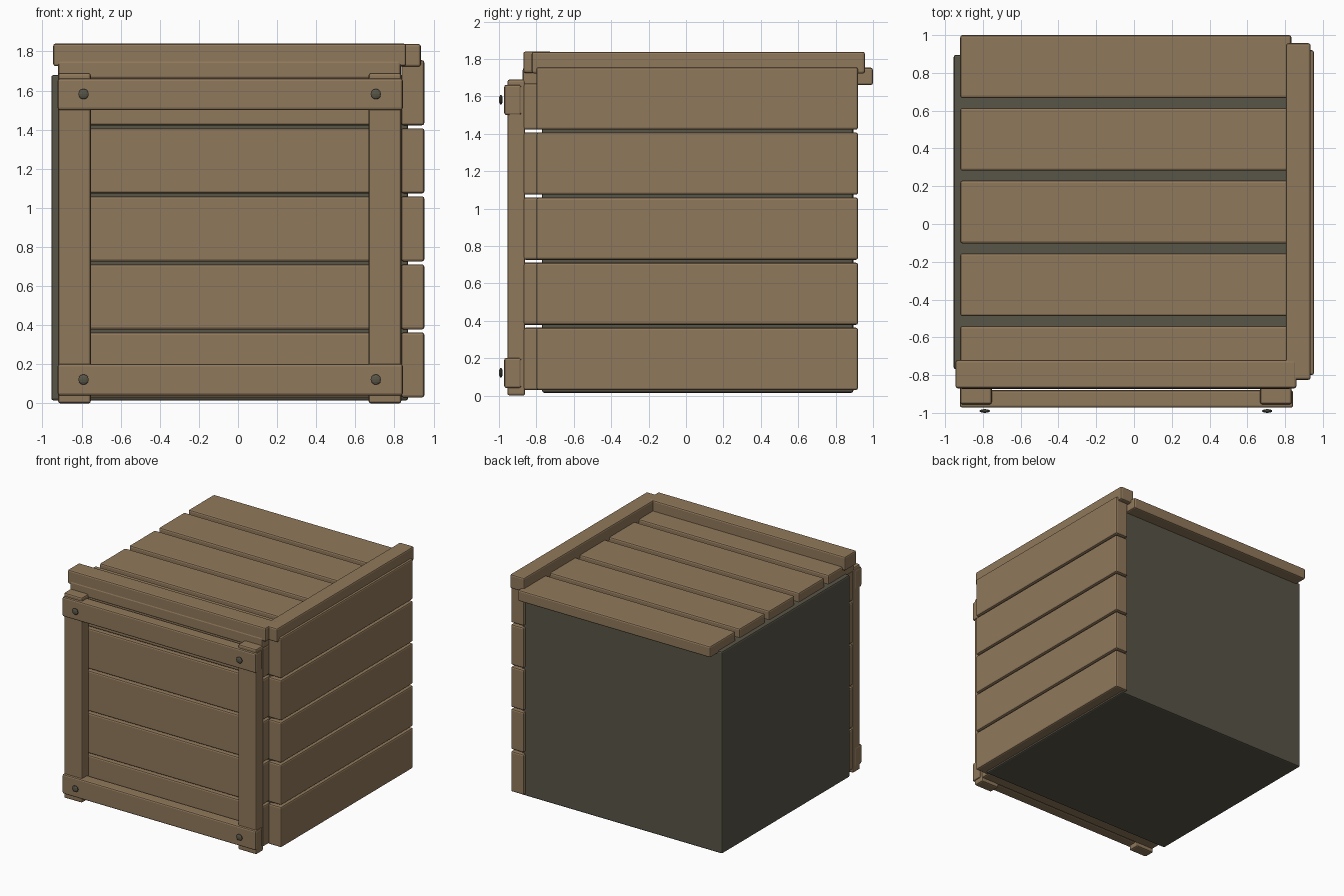
import bpy
import bmesh
from mathutils import Matrix

cube = bpy.data.objects.get("Cube")
if cube:
    bpy.data.objects.remove(cube, do_unlink=True)


def make_material(name, colour):
    mat = bpy.data.materials.new(name)
    mat.use_nodes = True
    mat.diffuse_color = colour
    mat.node_tree.nodes["Principled BSDF"].inputs["Base Color"].default_value = colour
    return mat


wood = make_material("brown wood", (0.28, 0.19, 0.105, 1))
dark = make_material("dark olive", (0.098, 0.09, 0.063, 1))


def add_object(name, bm, mat):
    mesh = bpy.data.meshes.new(name)
    bm.to_mesh(mesh)
    bm.free()
    mesh.materials.append(mat)
    obj = bpy.data.objects.new(name, mesh)
    bpy.context.collection.objects.link(obj)
    return obj


def box(name, x, y, z, mat=wood, bevel=0.012):
    """Rounded-edge block spanning the given (low, high) ranges."""
    bm = bmesh.new()
    bmesh.ops.create_cube(bm, size=1)
    spans = (x, y, z)
    for v in bm.verts:
        v.co = [lo + (c + 0.5) * (hi - lo) for c, (lo, hi) in zip(v.co, spans)]
    bmesh.ops.bevel(bm, geom=bm.edges[:], offset=bevel, segments=2,
                    profile=0.5, affect='EDGES')
    return add_object(name, bm, mat)


# Dark inner box, bare on the back, left and bottom
box("inner_box", (-0.955, 0.87), (-0.77, 0.895), (0.015, 1.68), dark)

# Stacked planks on the front and the right-hand wall, and the lid planks
for i in range(5):
    z = 0.03 + i * 0.348
    height = (z, z + 0.333)
    box(f"side_plank_{i + 1}", (0.835, 0.953), (-0.80, 0.92), height)
    # the uppermost front plank stops just under the lid
    front_height = (z, min(z + 0.333, 1.67))
    box(f"front_plank_{i + 1}", (-0.915, 0.835), (-0.87, -0.765), front_height)
    y = -0.873 + i * 0.385
    box(f"lid_plank_{i + 1}", (-0.92, 0.833), (y, y + 0.333), (1.66, 1.753))

# Raised trim along two edges of the lid
box("lid_front_trim", (-0.945, 0.86), (-0.87, -0.72), (1.725, 1.84))
box("lid_side_trim", (0.805, 0.935), (-0.825, 0.957), (1.722, 1.838))

# Front frame
for name, x in (("right", -0.92), ("left", 0.668)):
    box(f"frame_post_{name}", (x, x + 0.167), (-0.955, -0.86), (0, 1.69))
for name, z in (("bottom", 0.04), ("top", 1.5)):
    box(f"frame_rail_{name}", (-0.922, 0.843), (-0.972, -0.88), (z, z + 0.162))

# Flattened round bolt heads at the frame corners
for i, x in enumerate((-0.79, 0.705)):
    for j, z in enumerate((0.122, 1.582)):
        bm = bmesh.new()
        bmesh.ops.create_uvsphere(bm, u_segments=10, v_segments=6, radius=0.028)
        bmesh.ops.transform(bm, verts=bm.verts,
                            matrix=Matrix.Translation((x, -0.99, z))
                            @ Matrix.Diagonal((1, 0.36, 0.95, 1)))
        add_object(f"bolt_{i * 2 + j + 1}", bm, dark)
